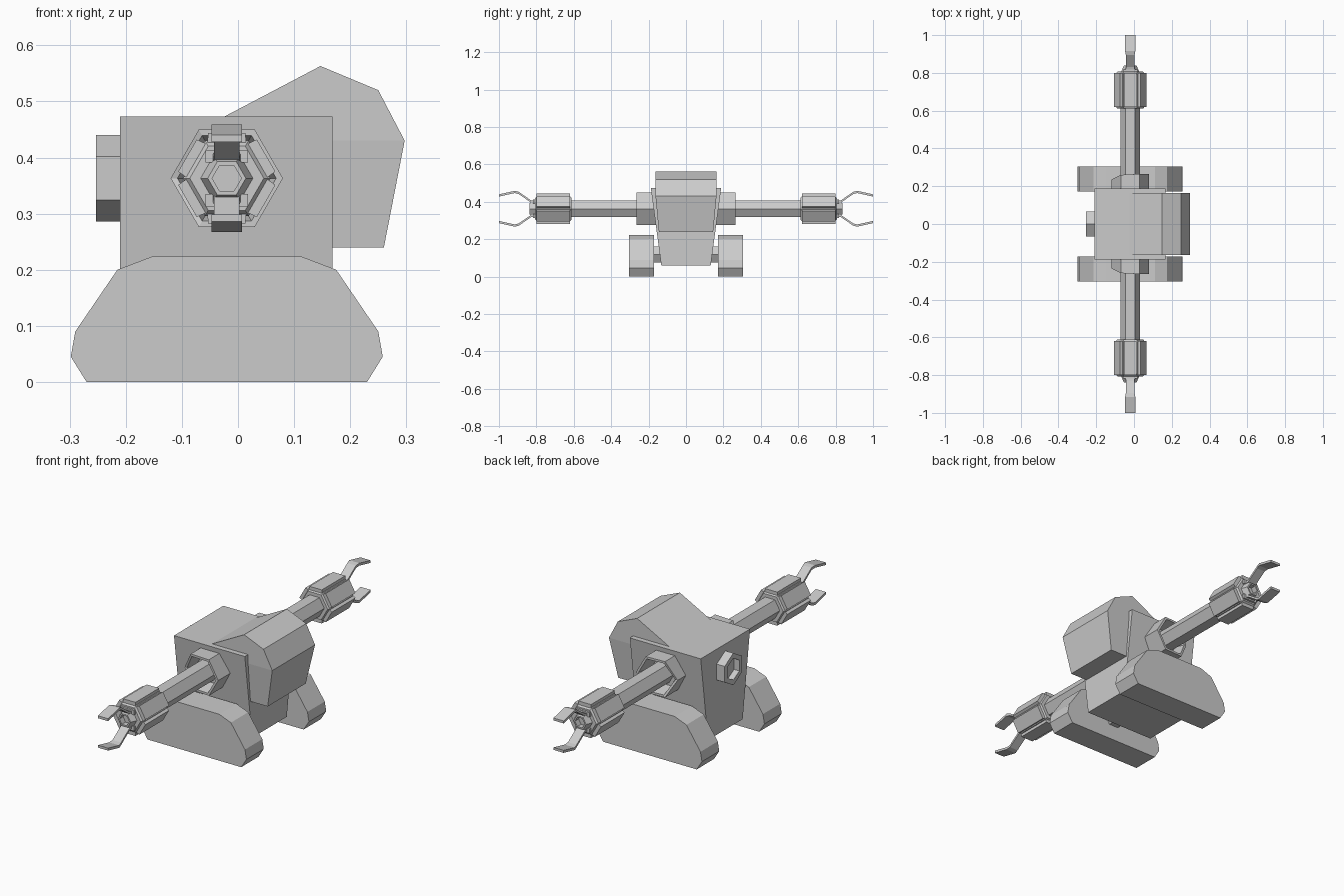
import bpy, bmesh, math

if "Cube" in bpy.data.objects:
    bpy.data.objects.remove(bpy.data.objects["Cube"])

grey = bpy.data.materials.new("plain grey")
grey.diffuse_color = (0.6, 0.6, 0.6, 1)
grey.use_nodes = True
grey.node_tree.nodes["Principled BSDF"].inputs["Base Color"].default_value = grey.diffuse_color

CX, CZ = -0.02, 0.363   # arm axis


def make(name, verts, faces):
    bm = bmesh.new()
    vs = [bm.verts.new(v) for v in verts]
    for f in faces:
        bm.faces.new([vs[i] for i in f])
    bmesh.ops.recalc_face_normals(bm, faces=bm.faces[:])
    me = bpy.data.meshes.new(name)
    bm.to_mesh(me)
    bm.free()
    me.materials.append(grey)
    ob = bpy.data.objects.new(name, me)
    bpy.context.collection.objects.link(ob)
    return ob


def loft(name, rings):
    """Skin a list of equal rings and cap both ends."""
    n = len(rings[0])
    faces = [list(range(n)), [(len(rings) - 1) * n + i for i in range(n)]]
    for r in range(len(rings) - 1):
        for i in range(n):
            j = (i + 1) % n
            faces.append([r * n + i, r * n + j, (r + 1) * n + j, (r + 1) * n + i])
    return make(name, [p for ring in rings for p in ring], faces)


def hex_y(r, y, cx=CX, cz=CZ):
    return [(cx + r * math.cos(k * math.pi / 3), y, cz + r * math.sin(k * math.pi / 3))
            for k in range(6)]


def hex_x(r, x):
    return [(x, r * math.sin(k * math.pi / 3), CZ + r * math.cos(k * math.pi / 3))
            for k in range(6)]


# Tapered body
def body_ring(z, h):
    return [(-0.21, -h, z), (0.168, -h, z), (0.168, h, z), (-0.21, h, z)]


loft("body", [body_ring(0.06, 0.132), body_ring(0.473, 0.188)])

# Head: straight upper part, sides tapering in below
profile = [(0.0, 0.43), (-0.03, 0.47), (0.147, 0.563), (0.25, 0.52),
           (0.297, 0.43), (0.26, 0.24), (0.1, 0.24)]
n = len(profile)
verts = []
for s in (-1, 1):
    for x, z in profile:
        verts.append((x, s * (0.163 - 0.095 * max(0, 0.43 - z)), z))
faces = [[i, (i + 1) % n, n + (i + 1) % n, n + i] for i in range(n)]
for o in (0, n):
    faces += [[o + i for i in (0, 1, 2, 3, 4)], [o + i for i in (0, 4, 5, 6)]]
make("head", verts, faces)

# Recessed hatch on the left wall
loft("side_hatch", [hex_x(0.077, -0.2), hex_x(0.077, -0.253),
                    hex_x(0.052, -0.253), hex_x(0.052, -0.225)])

track = [(-0.27, 0.0), (-0.298, 0.045), (-0.29, 0.09), (-0.215, 0.2), (-0.152, 0.224),
         (0.112, 0.224), (0.175, 0.2), (0.25, 0.09), (0.258, 0.045), (0.23, 0.0)]

for s, side in ((-1, "front"), (1, "back")):
    # Track and its axle
    loft(side + "_track", [[(x, s * y, z) for x, z in track] for y in (0.172, 0.304)])
    loft(side + "_axle", [hex_y(0.05, s * y, CX, 0.118) for y in (0.1, 0.18)])

    # Hollow shoulder collar, lower toward the left
    def rim(r):
        return [(x, s * (0.265 - (0.03 if x < -0.08 else 0.005 if x < -0.04 else 0)), z)
                for x, y, z in hex_y(r, 0)]
    loft(side + "_collar", [hex_y(0.1, s * 0.14), rim(0.1), rim(0.088),
                            hex_y(0.07, s * 0.192)])

    # Arm, cuff and hollow nozzle
    loft(side + "_arm", [hex_y(0.052, s * 0.15), hex_y(0.052, s * 0.64)])
    loft(side + "_cuff", [hex_y(0.07, s * 0.612), hex_y(0.078, s * 0.625),
                          hex_y(0.078, s * 0.795), hex_y(0.066, s * 0.808)])
    loft(side + "_nozzle", [hex_y(0.05, s * 0.8), hex_y(0.034, s * 0.838),
                            hex_y(0.026, s * 0.838), hex_y(0.026, s * 0.81)])

    # Six raised plates around the cuff
    for k in range(6):
        a = math.radians(30 + 60 * k)
        rings = []
        for d, w, y0, y1 in ((0.06, 0.035, 0.62, 0.80), (0.081, 0.033, 0.62, 0.80)):
            rings.append([(CX + d * math.cos(a) - t * math.sin(a), s * y,
                           CZ + d * math.sin(a) + t * math.cos(a))
                          for t, y in ((-w, y0), (w, y0), (w, y1), (-w, y1))])
        loft(side + "_cuff_plate", rings)

    # Two bent fingers with knuckles: y, height from axis, half width
    path = [(0.79, 0.029, 0.027), (0.83, 0.040, 0.023), (0.895, 0.085, 0.023),
            (0.915, 0.09, 0.027), (1.0, 0.071, 0.027)]
    for m, end in ((1, "upper"), (-1, "lower")):
        loft(f"{side}_{end}_finger",
             [[(CX + dx * w, s * y, CZ + m * (h + dz))
               for dx, dz in ((-1, -0.006), (1, -0.006), (1, 0.006), (-1, 0.006))]
              for y, h, w in path])
        loft(f"{side}_{end}_knuckle",
             [[(CX + dx, s * y, CZ + m * h)
               for dx, h in ((-0.038, 0.028), (0.038, 0.028), (0.038, 0.05), (-0.038, 0.05))]
              for y in (0.79, 0.818)])
